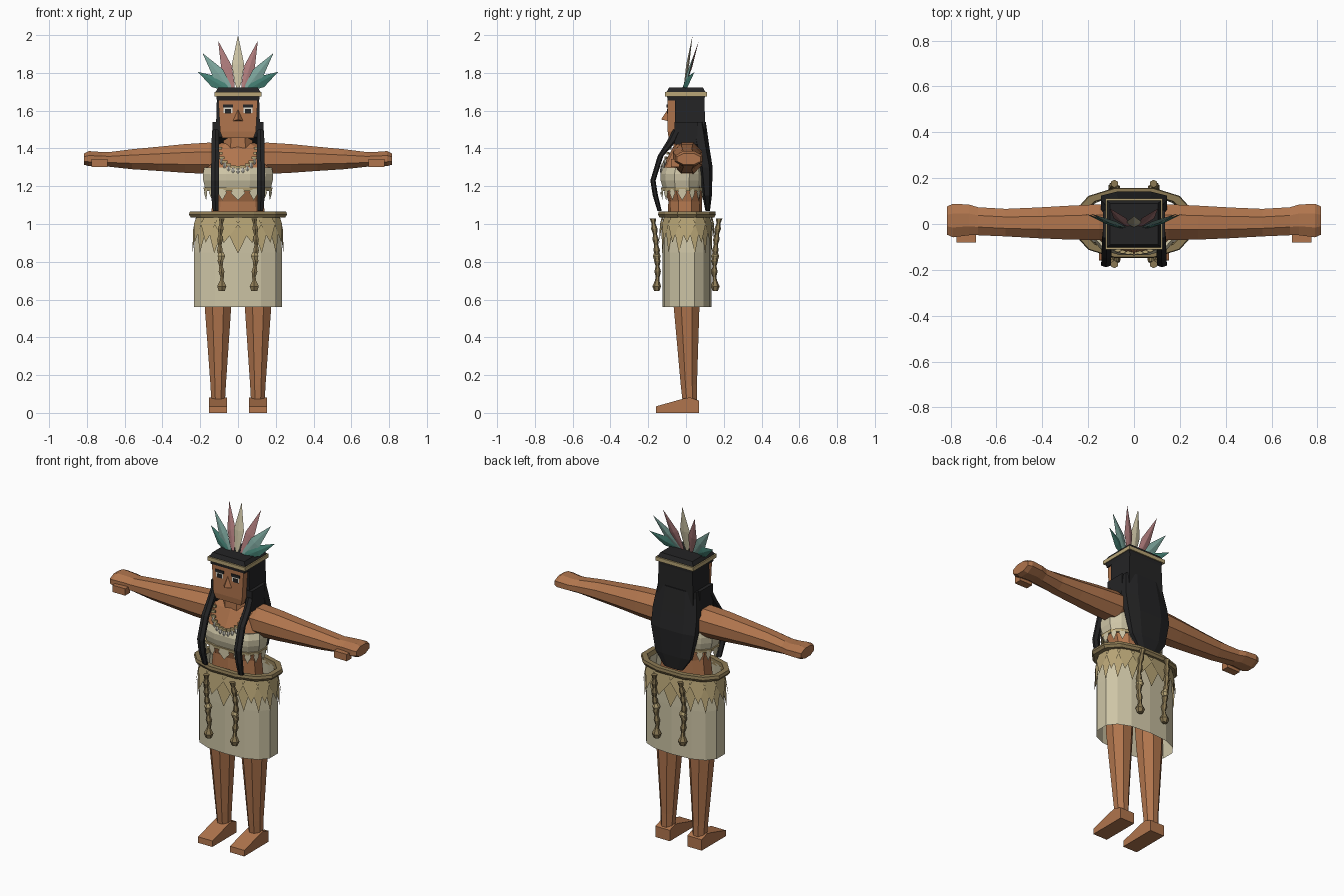
import bpy, bmesh
from math import cos, sin, pi
from mathutils import Vector

if "Cube" in bpy.data.objects:
    bpy.data.objects.remove(bpy.data.objects["Cube"])


def material(name, srgb):
    m = bpy.data.materials.new(name)
    m.use_nodes = True
    lin = [(c / 255 / 12.92) if c < 11 else ((c / 255 + 0.055) / 1.055) ** 2.4 for c in srgb]
    m.diffuse_color = (*lin, 1)
    m.node_tree.nodes["Principled BSDF"].inputs["Base Color"].default_value = (*lin, 1)
    return m


SKIN = material("warm skin", (176, 117, 77))
HAIR = material("black hair", (36, 36, 37))
CREAM = material("cream hide", (206, 197, 166))
TAN = material("tan leather", (184, 165, 118))
CORD = material("brown cord", (140, 122, 84))
TEAL = material("pale teal", (122, 162, 153))
DEEP = material("deep teal", (66, 124, 112))
PINK = material("dusty pink", (172, 122, 122))
WHITE = material("bone white", (222, 218, 205))


def build(name, verts, faces, mat):
    bm = bmesh.new()
    vs = [bm.verts.new(v) for v in verts]
    for f in faces:
        bm.faces.new([vs[i] for i in f])
    bmesh.ops.recalc_face_normals(bm, faces=bm.faces)
    me = bpy.data.meshes.new(name)
    bm.to_mesh(me)
    bm.free()
    me.materials.append(mat)
    ob = bpy.data.objects.new(name, me)
    bpy.context.collection.objects.link(ob)
    return ob


def oval(a, rx, ry, p=1.0):
    """Point on a rounded-box outline."""
    c, s = cos(a), sin(a)
    return (rx * abs(c) ** p * (1 if c > 0 else -1), ry * abs(s) ** p * (1 if s > 0 else -1))


def loft(name, rows, mat, n=8, p=1.0, axis="z", ends="cap"):
    """Skin rows of (height, centre a, centre b, radius a, radius b)."""
    verts, faces, k = [], [], len(rows)
    for h, ca, cb, ra, rb in rows:
        for i in range(n):
            grow = 1 / abs(cos(pi / n)) ** p
            a, b = oval((i + 0.5) * 2 * pi / n, ra * grow, rb * grow, p)
            verts.append((ca + a, cb + b, h) if axis == "z" else (h, ca + a, cb + b))
    for j in range(k if ends == "loop" else k - 1):
        for i in range(n):
            i2, j2 = (i + 1) % n, (j + 1) % k
            faces.append((j * n + i, j * n + i2, j2 * n + i2, j2 * n + i))
    if ends == "cap":
        faces += [tuple(range(n)), tuple(range((k - 1) * n, k * n))]
    return build(name, verts, faces, mat)


def box(name, x, y, z, mat):
    mid = lambda r: ((r[0] + r[1]) / 2, abs(r[1] - r[0]) / 2)
    (cx, rx), (cy, ry) = mid(x), mid(y)
    return loft(name, [(z[0], cx, cy, rx, ry), (z[1], cx, cy, rx, ry)], mat, n=4)


def teeth(name, n, top, low, tip, cy, mat, phase=0.0, width=0.5):
    """Hanging points round an outline; top, low, tip are (z, rx, ry)."""
    verts, faces = [], []
    for i in range(n):
        mid = (i + phase) * 2 * pi / n
        half = width * 2 * pi / n
        for (z, rx, ry), d in ((top, -.6), (top, .6), (low, 1), (tip, 0), (low, -1)):
            x, y = oval(mid + d * half, rx, ry, 0.8)
            verts.append((x, cy + y, z))
        faces.append(tuple(range(i * 5, i * 5 + 5)))
    return build(name, verts, faces, mat)


# Torso and neck
loft("torso", [(0.98, 0, -0.005, .15, .09), (1.12, 0, -0.005, .135, .085),
               (1.2, 0, -0.015, .15, .1), (1.3, 0, -0.02, .16, .1),
               (1.4, 0, 0.005, .15, .075), (1.43, 0, 0.01, .085, .06)], SKIN, n=10, p=0.8)
loft("neck", [(1.38, 0, 0, .08, .068), (1.48, 0, 0, .075, .066)], SKIN, n=8, p=0.8)

# Head, nose and eyes
loft("head", [(1.455, 0, -0.02, .082, .072), (1.49, 0, -0.02, .095, .077),
              (1.67, 0, -0.02, .105, .077)], SKIN, n=4)
build("nose", [(-.028, -.095, 1.545), (.028, -.095, 1.545), (0, -.132, 1.553), (0, -.095, 1.61)],
      [(0, 1, 2), (0, 2, 3), (1, 3, 2), (0, 3, 1)], SKIN)
for s, side in ((1, "left"), (-1, "right")):
    box(side + "_eyelid", (s * .026, s * .08), (-.102, -.094), (1.617, 1.633), HAIR)
    box(side + "_eye_white", (s * .03, s * .076), (-.098, -.094), (1.588, 1.617), WHITE)
    box(side + "_iris", (s * .036, s * .07), (-.1, -.094), (1.586, 1.609), HAIR)

# Hair: crown, long back fall, front locks
loft("hair_crown", [(1.655, 0, 0, .112, .098), (1.7, 0, 0, .118, .102),
                    (1.722, 0, 0, .105, .09)], HAIR, n=4)
loft("hair_block", [(1.4, 0, 0.06, .115, .04), (1.46, 0, 0.022, .118, .08),
                    (1.66, 0, 0.02, .112, .078)], HAIR, n=4)
loft("hair_fall", [(1.07, 0, .115, .06, .012), (1.15, 0, .112, .115, .025),
                   (1.3, 0, .105, .145, .036), (1.4, 0, .085, .145, .04),
                   (1.54, 0, .06, .125, .045)], HAIR, n=8, p=0.75)
for s, side in ((1, "left"), (-1, "right")):
    box(side + "_temple_hair", (s * .1, s * .136), (-.062, .06), (1.42, 1.54), HAIR)
    loft(side + "_front_lock", [(1.07, s * .118, -.14, .015, .01), (1.15, s * .122, -.162, .02, .012),
                                (1.23, s * .122, -.175, .021, .012), (1.36, s * .12, -.135, .021, .013),
                                (1.44, s * .12, -.075, .02, .022), (1.5, s * .118, -.045, .018, .02)],
         HAIR, n=6)

# Headband and feather crest
loft("headband", [(1.676, 0, 0, .12, .104), (1.676, 0, 0, .125, .111),
                  (1.698, 0, 0, .125, .111), (1.698, 0, 0, .117, .1)], TAN, n=4, ends="loop")


def feather(name, base, tip, width, mat):
    b, t = Vector(base), Vector(tip)
    m = b.lerp(t, 0.48)
    side = (t - b).cross(Vector((0, 1, 0))).normalized() * width
    ridge = Vector((0, 0.008, 0))
    low = b.lerp(t, 0.15)
    verts = [b, low + side * .5, low - side * .5, m + side, m - side,
             t, m - ridge, m + ridge]
    faces = []
    for r in (6, 7):
        faces += [(0, 1, r), (1, 3, r), (3, 5, r), (5, 4, r), (4, 2, r), (2, 0, r)]
    build(name, verts, faces, mat)


feather("centre_feather", (0, -.015, 1.7), (0, .035, 2.0), .033, CREAM)
for s, side in ((1, "left"), (-1, "right")):
    feather(side + "_inner_feather", (s * .02, -.015, 1.7), (s * .105, .068, 1.97), .029, PINK)
    feather(side + "_middle_feather", (s * .03, -.02, 1.7), (s * .188, .045, 1.905), .033, TEAL)
    feather(side + "_outer_feather", (s * .04, -.025, 1.705), (s * .212, .045, 1.805), .032, DEEP)

# Arms, legs and feet
foot = [(-.16, 0), (.07, 0), (.07, .065), (.02, .082), (-.015, .075), (-.158, .035)]
for s, side in ((1, "left"), (-1, "right")):
    loft(side + "_arm", [(s * .1, .008, 1.348, .07, .07), (s * .15, .008, 1.348, .078, .083),
                         (s * .28, .006, 1.347, .074, .076), (s * .42, .005, 1.345, .067, .064),
                         (s * .56, .006, 1.343, .06, .053), (s * .68, .012, 1.342, .061, .039),
                         (s * .72, .018, 1.344, .067, .037), (s * .79, .015, 1.346, .073, .04),
                         (s * .815, .015, 1.344, .062, .03)], SKIN, axis="x")
    box(side + "_thumb", (s * .69, s * .775), (-.08, -.035), (1.302, 1.343), SKIN)
    loft(side + "_leg", [(.06, s * .105, .02, .036, .038), (.15, s * .105, .015, .041, .043),
                         (.56, s * .106, .003, .07, .068), (.95, s * .1, 0, .085, .08)], SKIN)
    outer = [(s * x, y, z) for x in (.058, .153) for y, z in foot]
    build(side + "_foot", outer, [range(6), range(6, 12)] +
          [(i, (i + 1) % 6, (i + 1) % 6 + 6, i + 6) for i in range(6)], SKIN)

# Chest wrap with fringe
loft("chest_wrap", [(1.18, 0, -.02, .172, .1), (1.23, 0, -.022, .184, .112),
                    (1.265, 0, -.022, .186, .113), (1.3, 0, -.018, .178, .103),
                    (1.295, 0, -.018, .155, .08)], CREAM, n=12, p=0.8, ends="open")
loft("wrap_trim", [(1.175, 0, -.02, .17, .1), (1.175, 0, -.02, .18, .11),
                   (1.192, 0, -.02, .182, .112), (1.192, 0, -.02, .17, .1)],
     TAN, n=12, p=0.8, ends="loop")
teeth("wrap_fringe", 16, (1.185, .182, .112), (1.165, .184, .115), (1.125, .18, .112),
      -.02, CREAM, phase=0, width=.36)

# Necklace: cord arc with hanging beads
beads = 13
for i in range(beads):
    a = pi + pi * i / (beads - 1)
    x, z = .1 * cos(a), 1.4 + .1 * sin(a)
    y = -.085 + .042 * sin(a)
    loft("necklace_cord_%d" % i, [(z - .006, x, y, .014, .007), (z + .007, x, y, .014, .007)], TAN, n=6)
    if 2 <= i <= 10:
        loft("necklace_bead_%d" % i, [(z - .034, x, y - .004, .004, .003), (z - .02, x, y - .004, .009, .006),
                                      (z - .004, x, y - .004, .005, .004)], WHITE, n=6)

# Skirt, belt and pointed leather layers
loft("skirt", [(.56, 0, .005, .234, .127), (.85, 0, .005, .234, .127),
               (.95, 0, .005, .225, .125), (1.05, 0, .005, .21, .118)],
     CREAM, n=14, p=0.8, ends="open")
loft("belt", [(1.035, 0, .005, .215, .12), (1.035, 0, .005, .25, .145),
              (1.05, 0, .005, .26, .153), (1.066, 0, .005, .255, .15),
              (1.066, 0, .005, .225, .122)], CORD, n=12, p=0.85, ends="loop")
teeth("long_points", 14, (1.045, .222, .128), (.97, .238, .139), (.845, .246, .142),
      .005, TAN, phase=.5, width=.42)
teeth("short_points", 14, (1.045, .226, .132), (1.0, .238, .143), (.9, .25, .15),
      .005, TAN, phase=0, width=.52)

# Corded tassels, front and back
for s, side in ((1, "left"), (-1, "right")):
    for d, end in ((-1, "front"), (1, "back")):
        rows = [(.645, s * .086, d * .155, .016, .012), (.67, s * .086, d * .155, .024, .02),
                (.7, s * .086, d * .153, .01, .01)]
        for i in range(12):
            t = i / 11
            r = .015 if i % 2 else .009
            rows.append((.72 + t * .31, s * (.084 + .012 * sin(3 * t)),
                         d * (.15 + .026 * t * t), r, r))
        loft("%s_%s_tassel" % (side, end), rows, CORD, n=6)
        loft("%s_%s_tassel_knot" % (side, end), [(.81, s * .088, d * .155, .012, .012),
                                                 (.83, s * .088, d * .155, .02, .018),
                                                 (.85, s * .088, d * .155, .012, .012)], TAN, n=6)
